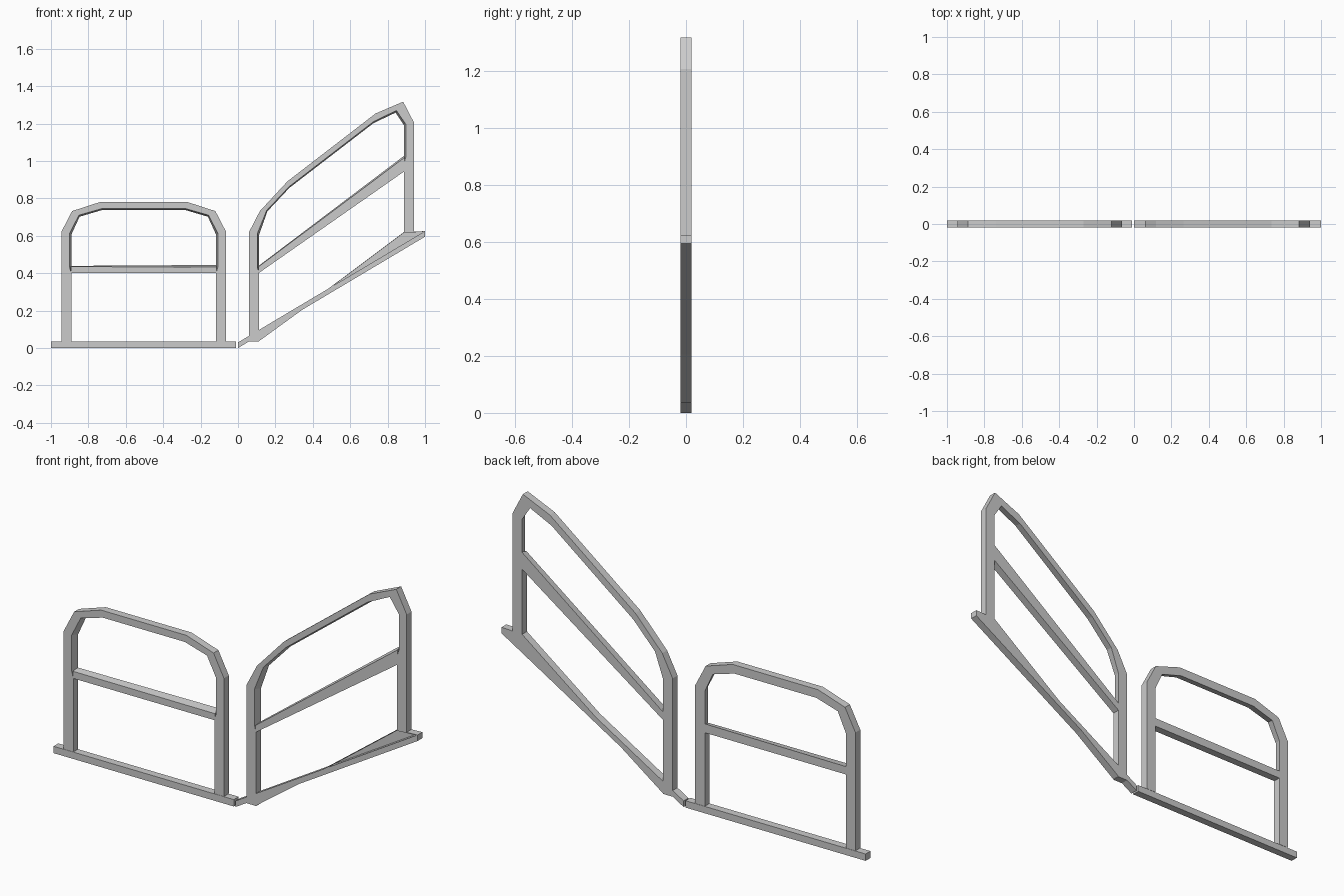
import bpy, bmesh

if "Cube" in bpy.data.objects:
    bpy.data.objects.remove(bpy.data.objects["Cube"])

D = 0.019  # half depth in y


def make(name, sections, caps=True, skip=None):
    """Loft a list of 4-point sections into a solid."""
    bm = bmesh.new()
    rings = [[bm.verts.new(p) for p in s] for s in sections]
    for a, b in zip(rings, rings[1:]):
        for i in range(4):
            j = (i + 1) % 4
            bm.faces.new((a[i], a[j], b[j], b[i]))
    if caps:
        bm.faces.new(rings[0])
        bm.faces.new(rings[-1])
    bmesh.ops.recalc_face_normals(bm, faces=bm.faces)
    me = bpy.data.meshes.new(name)
    bm.to_mesh(me)
    bm.free()
    ob = bpy.data.objects.new(name, me)
    bpy.context.collection.objects.link(ob)
    return ob


def section(outer, front, back):
    """Cross-section: outer edge plus inner edge at front and back."""
    return [(outer[0], -D, outer[1]), (outer[0], D, outer[1]),
            (back[0], D, back[1]), (front[0], -D, front[1])]


# half of the hoop: outer, inner front, inner back (offset from centre, z)
HALF = [
    ((.44, .035), (.387, .035), (.387, .035)),
    ((.44, .40), (.387, .40), (.387, .40)),
    ((.44, .435), (.397, .435), (.387, .441)),
    ((.44, .622), (.397, .612), (.387, .606)),
    ((.383, .732), (.347, .71), (.343, .702)),
    ((.235, .78), (.225, .745), (.225, .737)),
]


def railing(side, cx, rise):
    def place(p, s):
        x = p[0] * s
        t = min(1, max(0, (x + .38) / .76))
        return (cx + x, p[1] + rise * t)

    # hoop with posts, mirrored about the railing centre
    secs = [section(*[place(p, -1) for p in st]) for st in HALF]
    secs += [section(*[place(p, 1) for p in st]) for st in reversed(HALF)]
    make(side + "_hoop", secs)

    # cross rail between the posts
    low = .40 - .04 * (rise > 0)
    make(side + "_cross_rail", [
        section(place((.39, .40), -1), place((.39, .435), -1), place((.39, .439), -1)),
        section(place((.39, low), 1), place((.39, .433), 1), place((.39, .444), 1))])


railing("level", -.504, 0)
railing("stair", .5, .585)

# base bars
make("level_base", [section((x, 0), (x, .034), (x, .034)) for x in (-1, -.01)])
make("stair_base", [section((x, z), (x, z + .03), (x, z + .03))
                    for x, z in ((0, 0), (1, .595))])

# wedge below the lower stair post
make("stair_lower_wedge", [
    section((.06, .035), (.06, .06), (.06, .06)),
    section((.11, .035), (.11, .09), (.11, .09)),
    section((.39, .238), (.39, .245), (.39, .245))])

# thin top plate and back plate below the upper stair post
make("stair_top_plate", [section((x, z - .004), (x, z), (x, z))
                         for x, z in ((.38, .24), (.887, .62), (1, .625))])
bm = bmesh.new()
bm.faces.new([bm.verts.new((x, D, z)) for x, z in
              ((1, .622), (.38, .24), (.887, .62))])
me = bpy.data.meshes.new("stair_back_plate")
bm.to_mesh(me)
bm.free()
bpy.context.collection.objects.link(bpy.data.objects.new("stair_back_plate", me))
